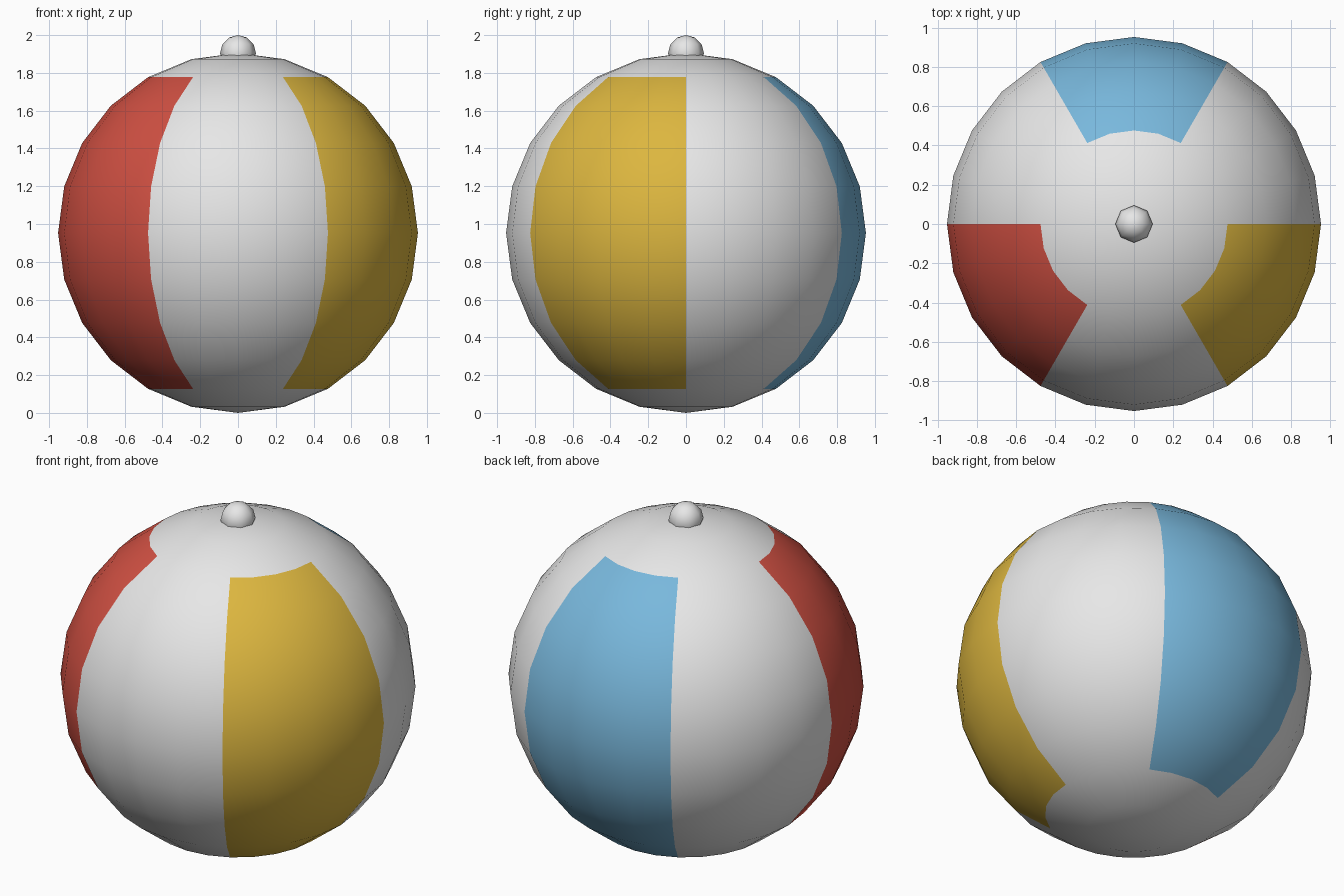
import bpy
import bmesh
import math

cube = bpy.data.objects.get("Cube")
if cube:
    bpy.data.objects.remove(cube, do_unlink=True)

BALL_RADIUS = 0.9525
VALVE_RADIUS = 0.095


def make_material(name, rgb):
    mat = bpy.data.materials.new(name)
    mat.use_nodes = True
    color = (*rgb, 1.0)
    mat.diffuse_color = color
    mat.node_tree.nodes["Principled BSDF"].inputs["Base Color"].default_value = color
    return mat


white = make_material("white", (0.8, 0.8, 0.8))
blue = make_material("blue", (0.19, 0.48, 0.72))
red = make_material("red", (0.63, 0.08, 0.055))
yellow = make_material("yellow", (0.72, 0.47, 0.05))


def make_sphere(name, radius, segments, rings, z, materials):
    mesh = bpy.data.meshes.new(name)
    bm = bmesh.new()
    bmesh.ops.create_uvsphere(bm, u_segments=segments, v_segments=rings, radius=radius)
    for face in bm.faces:
        face.smooth = True
    bm.to_mesh(mesh)
    bm.free()
    for mat in materials:
        mesh.materials.append(mat)
    obj = bpy.data.objects.new(name, mesh)
    obj.location.z = z
    bpy.context.collection.objects.link(obj)
    return obj


# Ball: six equal gores, every second one coloured, with white polar caps
ball = make_sphere("ball", BALL_RADIUS, 24, 12, BALL_RADIUS, [white, blue, red, yellow])
cap_height = BALL_RADIUS * math.cos(math.radians(30))
for face in ball.data.polygons:
    center = face.center
    gore = int(math.degrees(math.atan2(center.y, center.x)) % 360 // 60)
    if abs(center.z) < cap_height and gore % 2 == 1:
        face.material_index = (gore + 1) // 2

# Valve: small low-poly knob half sunk into the top
make_sphere("valve", VALVE_RADIUS, 8, 6, 2 * BALL_RADIUS, [white])
